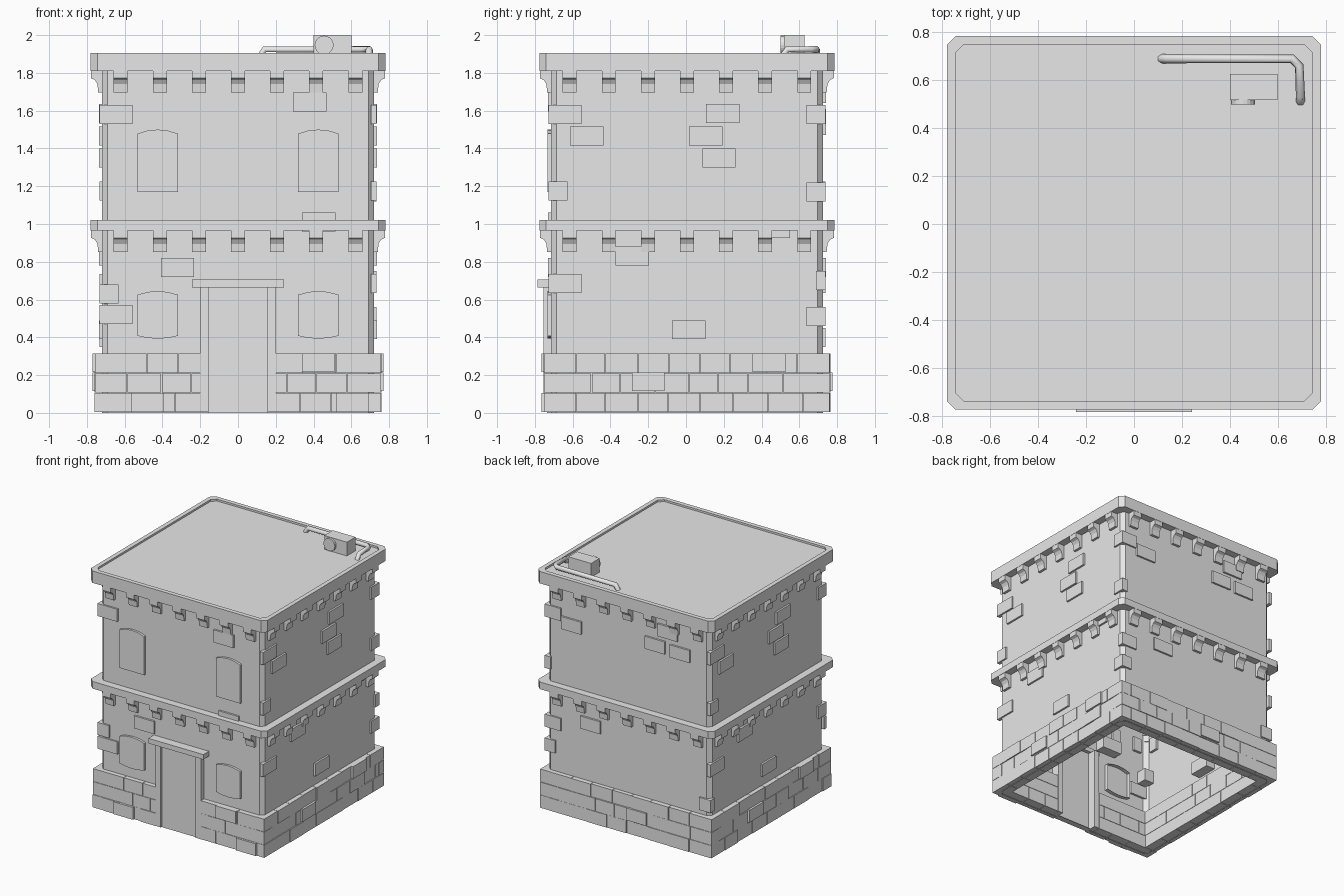
import bpy, bmesh, random
from math import pi
from mathutils import Matrix, Vector

random.seed(4)
if "Cube" in bpy.data.objects:
    bpy.data.objects.remove(bpy.data.objects["Cube"])

stone = bpy.data.materials.new("stone_grey")
stone.use_nodes = True
GREY = (0.8, 0.8, 0.8, 1)
stone.diffuse_color = GREY
stone.node_tree.nodes["Principled BSDF"].inputs["Base Color"].default_value = GREY
SHIFT = Vector((0, 0.005, 0))
WALL, CORNICE, BASE = 0.72, 0.78, 0.757


def finish(name, bm):
    mesh = bpy.data.meshes.new(name)
    bm.to_mesh(mesh)
    bm.free()
    mesh.materials.append(stone)
    obj = bpy.data.objects.new(name, mesh)
    obj.location = SHIFT
    bpy.context.collection.objects.link(obj)
    return obj


def add_box(bm, x, y, z, turn=0):
    """Box from three (low, high) ranges, turned about z in quarter steps."""
    size = [b - a for a, b in (x, y, z)]
    mid = [(a + b) / 2 for a, b in (x, y, z)]
    m = Matrix.Rotation(turn * pi / 2, 4, "Z") @ Matrix.Translation(mid) @ Matrix.Diagonal((*size, 1))
    bmesh.ops.create_cube(bm, size=1, matrix=m)


def box(name, x, y, z):
    bm = bmesh.new()
    add_box(bm, x, y, z)
    return finish(name, bm)


def sweep(name, profile, cut, cap=False):
    """Carry a (half width, height) profile round a square with cut corners."""
    bm = bmesh.new()
    loops = []
    for h, z in profile:
        c = h - cut
        pts = [(c, -h), (h, -c), (h, c), (c, h), (-c, h), (-h, c), (-h, -c), (-c, -h)]
        loops.append([bm.verts.new((x, y, z)) for x, y in pts])
    for low, high in zip(loops, loops[1:]):
        for i in range(8):
            j = (i + 1) % 8
            bm.faces.new((low[i], low[j], high[j], high[i]))
    if cap:
        bm.faces.new(loops[-1])
    return finish(name, bm)


# Hollow walls, belt course and roof with a low rim
sweep("walls", [(WALL, 0.0), (WALL, 1.885)], 0.03)
sweep("belt_course", [(WALL, 0.965), (CORNICE, 0.965), (CORNICE, 1.022), (WALL, 1.022)], 0.035)
sweep("roof", [(WALL, 1.81), (CORNICE, 1.81), (CORNICE, 1.905), (0.745, 1.905), (0.745, 1.89)], 0.035, True)


# Curved brackets under both cornices on all four sides
def brackets(name, top):
    bm = bmesh.new()
    profile = [(0.70, 0), (0.778, 0), (0.778, -0.04), (0.757, -0.05), (0.744, -0.072), (0.74, -0.115), (0.70, -0.115)]
    for turn in range(4):
        rot = Matrix.Rotation(turn * pi / 2, 3, "Z")
        for i in range(-3, 4):
            x = i * 0.207
            ends = [[bm.verts.new(rot @ Vector((x + s, -d, top + z))) for d, z in profile]
                    for s in (-0.037, 0.037)]
            n = len(profile)
            bm.faces.new(ends[0])
            bm.faces.new(ends[1][::-1])
            for k in range(n):
                m = (k + 1) % n
                bm.faces.new((ends[0][m], ends[0][k], ends[1][k], ends[1][m]))
    bmesh.ops.recalc_face_normals(bm, faces=bm.faces)
    finish(name, bm)


brackets("lower_brackets", 0.967)
brackets("upper_brackets", 1.812)

# Plinth: three staggered rows of blocks, leaving the doorway free
bm = bmesh.new()
for turn in range(4):
    for row in range(3):
        start = -BASE
        edge = start + (0.17 if (row + turn) % 2 else 0.09)
        while start < BASE - 0.01:
            if BASE - edge < 0.06:
                edge = BASE
            face = BASE + random.choice((-0.004, 0, 0, 0.003))
            spans = [(start, edge)]
            if turn == 0:
                spans = [(start, min(edge, -0.2)), (max(start, 0.2), edge)]
            for a, b in spans:
                if b - a > 0.01:
                    add_box(bm, (a + 0.0015, b - 0.0015), (-face, -0.65),
                            (row * 0.104 + 0.004, row * 0.104 + 0.1055), turn)
            start, edge = edge, min(edge + random.uniform(0.15, 0.19), BASE)
finish("plinth_blocks", bm)

# Loose bricks standing proud of the walls: (across, height) per side
front = [(-0.32, 0.77), (0.38, 1.645)]
right = [(-0.53, 1.465), (0.19, 1.585), (0.1, 1.465), (0.17, 1.35), (-0.29, 0.83), (0.01, 0.44)]
back = [(-0.5, 1.52), (0.35, 1.69), (0.24, 1.56), (0.46, 1.55), (-0.33, 0.77)]
bm = bmesh.new()
for turn, places in enumerate((front, right, back, right)):
    for u, z in places:
        add_box(bm, (u - 0.088, u + 0.088), (-0.735, -0.64), (z - 0.05, z + 0.05), turn)
# Low bricks resting on the belt course and tucked below it
add_box(bm, (0.34, 0.515), (-0.735, -0.64), (0.96, 1.06))
for turn in (1, 3):
    add_box(bm, (0.435, 0.545), (-0.735, -0.64), (0.925, 0.97), turn)
finish("wall_bricks", bm)

# Raised plinth blocks
bm = bmesh.new()
for turn, u, z in [(0, -0.48, 0.055), (0, 0.605, 0.055), (0, 0.425, 0.265), (1, -0.205, 0.165),
                   (1, 0.435, 0.265), (2, 0.1, 0.165), (3, -0.205, 0.165), (3, 0.435, 0.265)]:
    add_box(bm, (u - 0.087, u + 0.087), (-0.77, -0.65), (z - 0.049, z + 0.049), turn)
finish("raised_plinth_blocks", bm)

# Corner bricks: quarter turn, height, length on each of the two faces
bm = bmesh.new()
corners = [(0, 0.52, 0.175, 0.03), (0, 0.63, 0.1, 0.1), (0, 1.58, 0.175, 0.1),
           (1, 0.685, 0.175, 0.03), (1, 1.58, 0.175, 0.03), (1, 1.175, 0.1, 0.03),
           (2, 0.70, 0.14, 0.05), (2, 0.51, 0.09, 0.1), (2, 1.58, 0.14, 0.1), (2, 1.17, 0.05, 0.1),
           (3, 0.685, 0.175, 0.03), (3, 1.58, 0.175, 0.03), (3, 1.175, 0.1, 0.03), (3, 0.4, 0.05, 0.1)]
for turn, z, along, side in corners:
    add_box(bm, (-0.733, -0.733 + along), (-0.733, -0.733 + side), (z - 0.05, z + 0.05), turn)
finish("corner_bricks", bm)


# Framed panels: a grid of faces, each inset and pushed back
def panels(name, xs, zs, front_y, border, depth, rise=0.0, sag=0.0):
    bm = bmesh.new()
    mid, half = (xs[0] + xs[-1]) / 2, (xs[-1] - xs[0]) / 2

    def height(x, row):
        bend = ((x - mid) / half) ** 2
        if row == len(zs) - 1:
            return zs[row] - rise * bend
        return zs[row] + (sag * bend if row == 0 else 0)

    grid = {}

    def vert(x, row):
        key = (round(x, 4), row)
        if key not in grid:
            grid[key] = bm.verts.new((x, front_y, height(x, row)))
        return grid[key]

    for a, b in zip(xs, xs[1:]):
        steps = [a, (a + b) / 2, b]
        for row in range(len(zs) - 1):
            bm.faces.new([vert(x, row) for x in steps] + [vert(x, row + 1) for x in steps[::-1]])
    rim = [e for e in bm.edges if e.is_boundary]
    bmesh.ops.inset_individual(bm, faces=bm.faces[:], thickness=border, depth=-depth, use_even_offset=True)
    new = bmesh.ops.extrude_edge_only(bm, edges=rim)["geom"]
    bmesh.ops.translate(bm, verts=[v for v in new if isinstance(v, bmesh.types.BMVert)], vec=(0, 0.05, 0))
    bmesh.ops.recalc_face_normals(bm, faces=bm.faces)
    return finish(name, bm)


for side, c in (("right", -0.425), ("left", 0.425)):
    xs = [c - 0.108, c, c + 0.108]
    panels(side + "_upper_window", xs, [1.17, 1.28, 1.5], -0.738, 0.014, 0.012, 0.022)
    panels(side + "_lower_window", xs, [0.393, 0.52, 0.645], -0.738, 0.014, 0.012, 0.02, 0.015)

# Door, jambs and lintel
panels("door", [-0.155, 0.155], [0.0, 0.26, 0.4, 0.53, 0.665], -0.742, 0.045, 0.02)
box("right_jamb", (-0.2, -0.155), (-0.76, -0.65), (0.005, 0.665))
box("left_jamb", (0.155, 0.2), (-0.76, -0.65), (0.005, 0.665))
box("lintel", (-0.243, 0.243), (-0.79, -0.7), (0.665, 0.705))

# Rooftop unit with fan
box("cooling_unit", (0.4, 0.6), (0.513, 0.622), (1.885, 2.0))
bm = bmesh.new()
bmesh.ops.create_cone(bm, cap_ends=True, segments=20, radius1=0.05, radius2=0.05, depth=0.02,
                      matrix=Matrix.Translation((0.456, 0.505, 1.947)) @ Matrix.Rotation(pi / 2, 4, "X"))
finish("fan", bm)

# Rooftop pipe
curve = bpy.data.curves.new("pipe", "CURVE")
curve.dimensions = "3D"
curve.bevel_depth = 0.019
curve.bevel_resolution = 1
curve.use_fill_caps = True
path = [(0.115, 0.685, 1.885), (0.14, 0.685, 1.924), (0.66, 0.685, 1.924), (0.69, 0.655, 1.924),
        (0.695, 0.53, 1.924), (0.695, 0.505, 1.885)]
line = curve.splines.new("POLY")
line.points.add(len(path) - 1)
for point, co in zip(line.points, path):
    point.co = (*co, 1)
curve.materials.append(stone)
pipe = bpy.data.objects.new("pipe", curve)
pipe.location = SHIFT
bpy.context.collection.objects.link(pipe)
